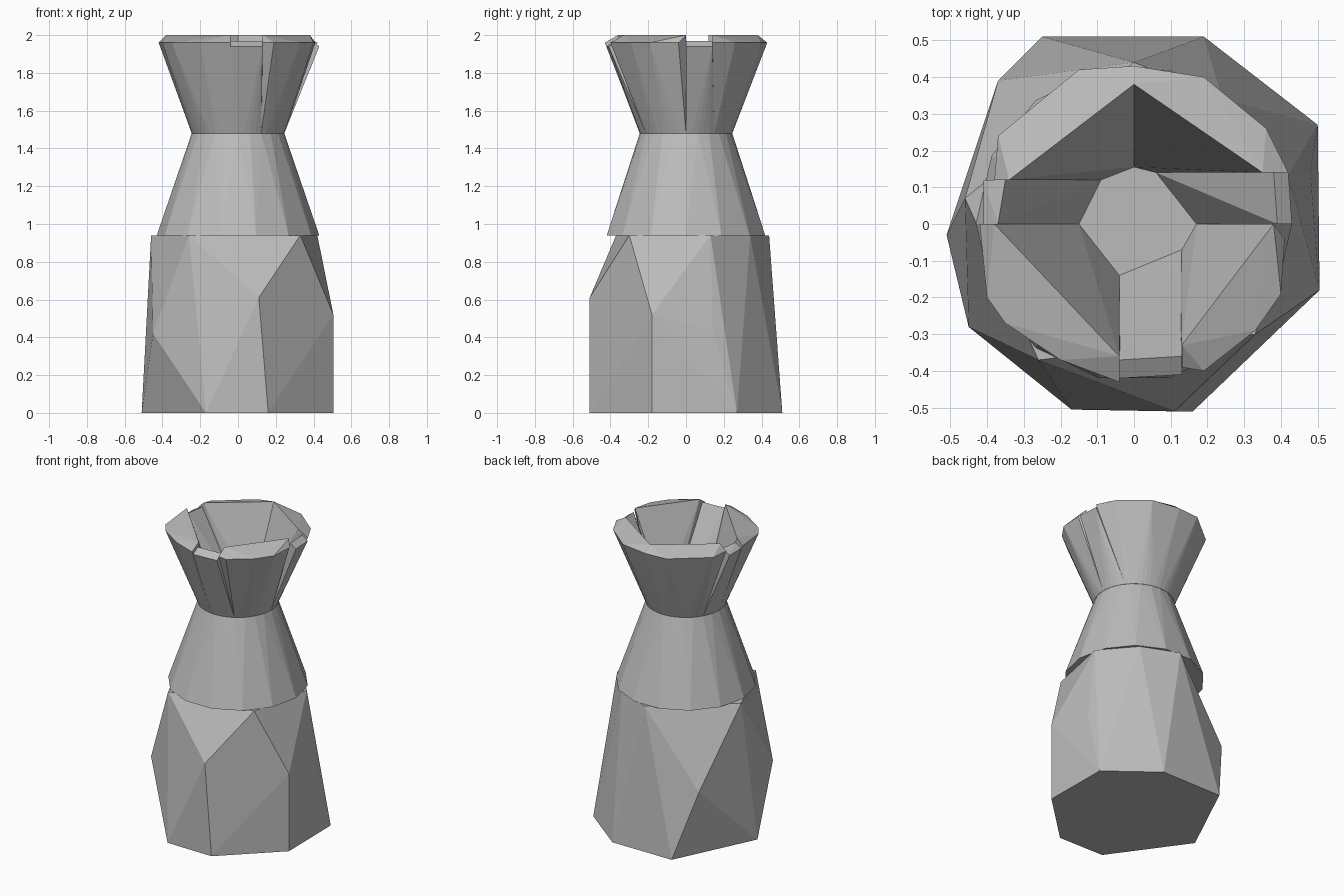
import bpy, bmesh
from math import sin, cos, pi

cube = bpy.data.objects.get("Cube")
if cube:
    bpy.data.objects.remove(cube, do_unlink=True)

clay = bpy.data.materials.new("grey clay")
clay.use_nodes = True
GREY = (0.5, 0.5, 0.5, 1)
clay.diffuse_color = GREY
clay.node_tree.nodes["Principled BSDF"].inputs["Base Color"].default_value = GREY

NECK_Z, SHOULDER_Z = 1.48, 0.94


def at(z, points):
    """Lift flat points to a height."""
    return [(x, y, z) for x, y in points]


def ring(radius, sides, turn=0.0):
    return [(radius * cos(2 * pi * i / sides + turn),
             radius * sin(2 * pi * i / sides + turn)) for i in range(sides)]


def faceted_solid(name, points):
    """Flat-faced convex block wrapped around the given corners."""
    bm = bmesh.new()
    verts = [bm.verts.new(p) for p in points]
    out = bmesh.ops.convex_hull(bm, input=verts)
    loose = {g for g in out["geom_interior"] + out["geom_unused"]
             if isinstance(g, bmesh.types.BMVert)}
    bmesh.ops.delete(bm, geom=list(loose), context="VERTS")
    bmesh.ops.dissolve_limit(bm, angle_limit=0.02, verts=bm.verts, edges=bm.edges)
    bmesh.ops.recalc_face_normals(bm, faces=bm.faces)
    mesh = bpy.data.meshes.new(name)
    bm.to_mesh(mesh)
    bm.free()
    mesh.materials.append(clay)
    obj = bpy.data.objects.new(name, mesh)
    bpy.context.collection.objects.link(obj)
    return obj


# Rough cut base block
foot = [(.16, -.51), (.505, -.18), (.5, .27), (.19, .51),
        (-.25, .51), (-.51, -.03), (-.17, -.505)]
chipped = [(.11, -.51, .61), (.505, -.18, .52), (.48, .14, .44),
           (-.37, .39, .44), (-.45, -.28, .42)]
shoulder = [(.33, -.3), (.42, .13), (.24, .34), (0, .44), (-.46, .07), (-.26, -.37)]
faceted_solid("base_block", at(0, foot) + chipped + at(SHOULDER_Z, shoulder))

# Tapered body between the base and the neck
faceted_solid("tapered_body",
              at(SHOULDER_Z, ring(.43, 14)) + at(NECK_Z, ring(.245, 24)))

# Flared bowl wall: each chunk has a region (x0, x1, y0, y1), the inner foot,
# the inner rim and the lower outer rim
FAR = 1
chunks = {
    "back_left": ((0, FAR, .14, FAR), [(0, .155), (.06, .14)],
                  [(0, .38), (.35, .14)],
                  [(0, .43), (.19, .4), (.36, .26), (.42, .14)]),
    "left": ((0, FAR, 0, .14), [(.06, .14), (.17, 0)],
             [(.38, .14), (.39, 0)], [(.42, .14), (.43, 0)]),
    "front_left": ((.13, FAR, -FAR, 0), [(.17, 0), (.13, -.07)],
                   [(.38, 0), (.13, -.33)],
                   [(.41, -.04), (.4, -.19), (.33, -.29), (.19, -.4), (.13, -.39)]),
    "front": ((-.04, .13, -FAR, 0), [(-.04, -.14), (.13, -.07)],
              [(-.04, -.37), (.13, -.36)], [(-.04, -.42), (.13, -.41)]),
    "front_right": ((-FAR, -.04, -FAR, 0), [(-.04, -.14), (-.15, 0)],
                    [(-.04, -.36), (-.38, 0)],
                    [(-.04, -.43), (-.2, -.37), (-.35, -.27), (-.4, -.2), (-.42, 0)]),
    "right": ((-FAR, 0, 0, .12), [(-.15, 0), (-.09, .12)],
              [(-.37, 0), (-.35, .12)], [(-.41, 0), (-.41, .12)]),
    "back_right": ((-FAR, 0, .12, FAR), [(-.09, .12), (0, .155)],
                   [(-.34, .12), (0, .38)],
                   [(-.38, .12), (-.37, .24), (-.15, .42), (0, .43)]),
}
for side, ((x0, x1, y0, y1), inner_foot, inner_rim, outer_rim) in chunks.items():
    neck = [(x, y) for x, y in ring(.245, 48)
            if x0 - .01 < x < x1 + .01 and y0 - .01 < y < y1 + .01]
    strip = side in ("left", "front", "right")
    faceted_solid("bowl_wall_" + side,
                  at(NECK_Z, neck + inner_foot)
                  + at(1.97 if strip else 2, inner_rim)
                  + at(1.94 if strip else 1.96, outer_rim))
